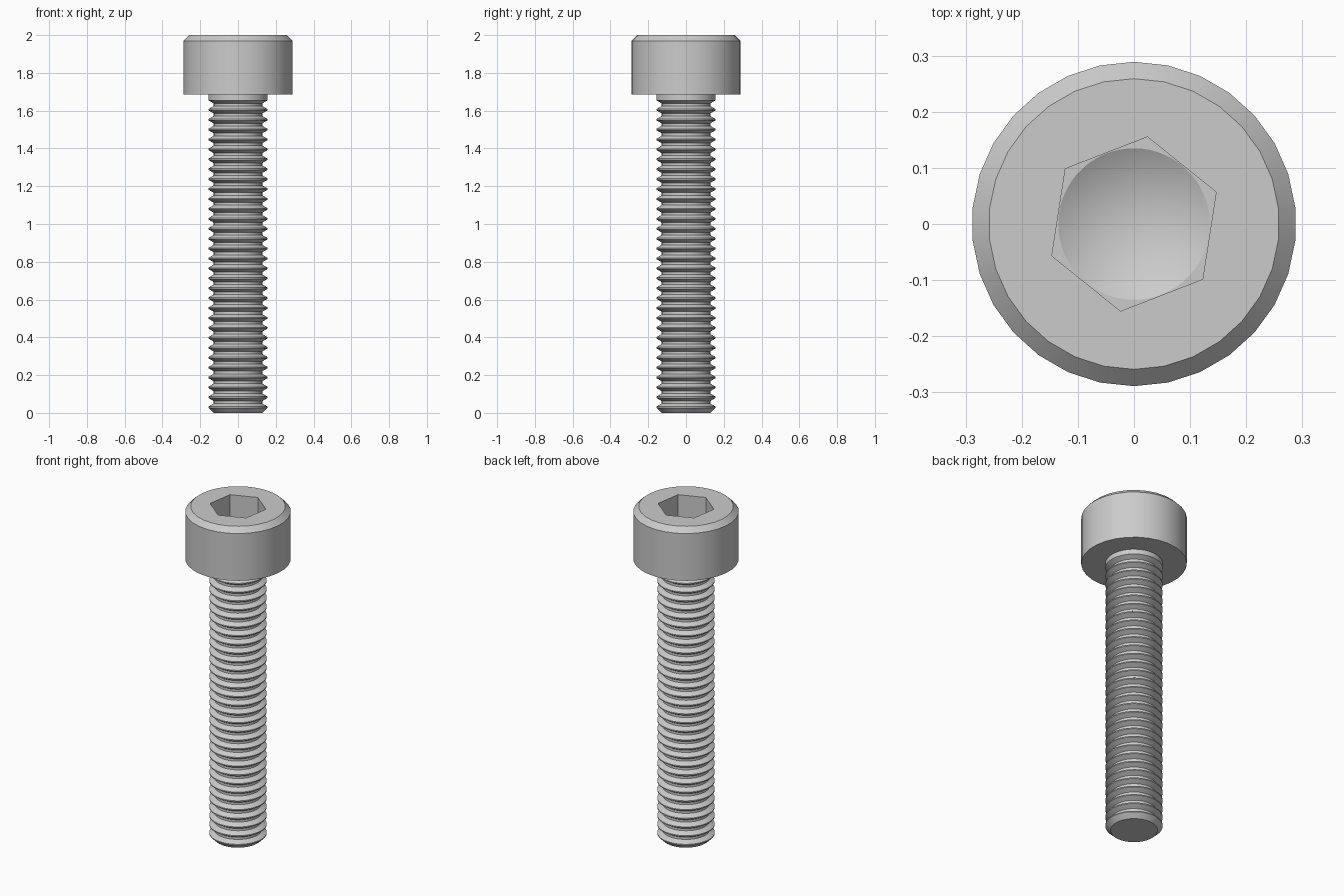
import bpy, bmesh, math

cube = bpy.data.objects.get("Cube")
if cube:
    bpy.data.objects.remove(cube)

steel = bpy.data.materials.new("grey_steel")
steel.use_nodes = True
colour = (0.6, 0.6, 0.6, 1)
steel.diffuse_color = colour
steel.node_tree.nodes["Principled BSDF"].inputs["Base Color"].default_value = colour

SEAT = 1.685          # underside of the head
PITCH = 0.0525
MAJOR, MINOR = 0.157, 0.129
HEAD_R, CHAMFER = 0.289, 0.03


def ring(bm, radius, z, sides, turn=0.0):
    """Closed loop of vertices and edges."""
    verts = [bm.verts.new((radius * math.cos(turn + math.tau * i / sides),
                           radius * math.sin(turn + math.tau * i / sides), z))
             for i in range(sides)]
    edges = [bm.edges.new((verts[i - 1], verts[i])) for i in range(sides)]
    return verts, edges


def skin(bm, a, b):
    """Quads between two rings of equal count."""
    for i in range(len(a)):
        bm.faces.new((a[i - 1], a[i], b[i], b[i - 1]))


def lathe(bm, profile, sides):
    """Stack of rings joined by quads; returns first and last ring."""
    rings = [ring(bm, r, z, sides, math.pi / 2) for r, z in profile]
    for (a, _), (b, _) in zip(rings, rings[1:]):
        skin(bm, a, b)
    return rings[0], rings[-1]


def finish(bm, name):
    bmesh.ops.recalc_face_normals(bm, faces=bm.faces)
    mesh = bpy.data.meshes.new(name)
    bm.to_mesh(mesh)
    bm.free()
    mesh.materials.append(steel)
    obj = bpy.data.objects.new(name, mesh)
    bpy.context.collection.objects.link(obj)
    bpy.ops.object.select_all(action="DESELECT")
    obj.select_set(True)
    bpy.context.view_layer.objects.active = obj
    bpy.ops.object.shade_smooth_by_angle(angle=math.radians(25))


# Cylinder head with chamfered rim
bm = bmesh.new()
base, rim = lathe(bm, [(HEAD_R, SEAT), (HEAD_R, 2 - CHAMFER), (HEAD_R - CHAMFER, 2)], 30)
bm.faces.new(base[0])

# Hexagon socket with a drilled cone at the bottom
turn, floor = math.radians(21.2), 1.84
mouth = ring(bm, 0.157, 2, 6, turn)
bottom = ring(bm, 0.157, floor, 6, turn)
drill = ring(bm, 0.135, floor, 60)
skin(bm, mouth[0], bottom[0])
tip = bm.verts.new((0, 0, floor - 0.078))
for i in range(60):
    bm.faces.new((drill[0][i - 1], drill[0][i], tip))
for outer, inner in ((rim, mouth), (bottom, drill)):
    bmesh.ops.triangle_fill(bm, edges=outer[1] + inner[1], use_beauty=True)
finish(bm, "socket_head")

# Threaded shaft: chamfered point, repeated ridges, plain neck
crest, flank = PITCH / 16, (MAJOR - MINOR) * math.tan(math.radians(30))
profile = [(MINOR, 0), (MAJOR, 0.027)]
for k in range(31):
    z = 0.03 + k * PITCH
    if k:
        profile += [(MINOR, z - crest - flank), (MAJOR, z - crest)]
    profile += [(MAJOR, z + crest), (MINOR, z + crest + flank)]
neck = SEAT - 0.03
profile += [(MINOR, neck - flank), (MAJOR, neck), (MAJOR, SEAT + 0.01)]
bm = bmesh.new()
point, top = lathe(bm, profile, 40)
bm.faces.new(point[0])
bm.faces.new(top[0])
finish(bm, "threaded_shaft")
